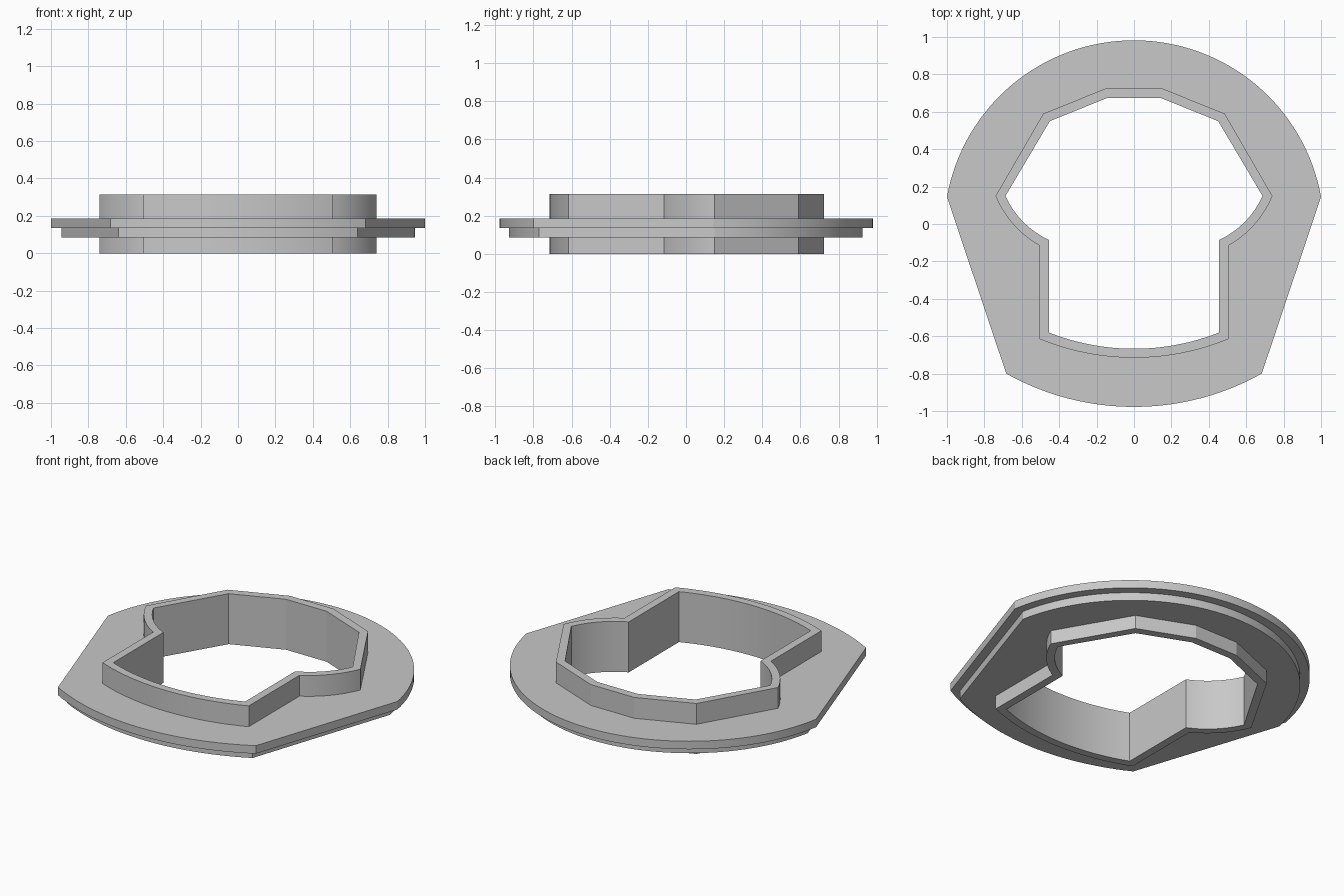
import bpy
import bmesh
import math
from mathutils import Vector

if "Cube" in bpy.data.objects:
    bpy.data.objects.remove(bpy.data.objects["Cube"])

grey = bpy.data.materials.new("plain grey")
grey.use_nodes = True
colour = (0.58, 0.58, 0.58, 1)
grey.diffuse_color = colour
grey.node_tree.nodes["Principled BSDF"].inputs["Base Color"].default_value = colour


def arc(a, b, rise, steps):
    """Points from a up to (not including) b, bowed to the left by rise."""
    a, b = Vector(a), Vector(b)
    if rise == 0:
        return [a]
    d = b - a
    normal = Vector((-d.y, d.x)).normalized()
    radius = (d.length_squared / 4 + rise * rise) / (2 * rise)
    centre = (a + b) / 2 + normal * (rise - radius)
    half = math.atan2(d.length / 2, radius - rise)
    along = d.normalized()
    angles = [half * (2 * i / steps - 1) for i in range(steps)]
    return [centre + radius * (along * math.sin(t) + normal * math.cos(t)) for t in angles]


def outline(right, top_rise):
    """Mirror the right half (x, y, rise of the next edge) into a closed loop."""
    nodes = list(right)
    for i in reversed(range(len(right))):
        x, y, _ = right[i]
        nodes.append((-x, y, right[i - 1][2] if i else top_rise))
    points = []
    for i, (x, y, rise) in enumerate(nodes):
        end = nodes[(i + 1) % len(nodes)][:2]
        points += arc((x, y), end, rise, 64 if rise > 0.5 else 24)
    return points


def plate(name, outer, inner, bottom, top):
    """Extrude the area between two loops."""
    bm = bmesh.new()
    edges = []
    for loop in (outer, inner):
        verts = [bm.verts.new((p.x, p.y, bottom)) for p in loop]
        edges += [bm.edges.new((v, verts[i - 1])) for i, v in enumerate(verts)]
    bmesh.ops.triangle_fill(bm, use_beauty=True, edges=edges, normal=(0, 0, 1))
    made = bmesh.ops.extrude_face_region(bm, geom=bm.faces[:], use_keep_orig=True)
    moved = [g for g in made["geom"] if isinstance(g, bmesh.types.BMVert)]
    bmesh.ops.translate(bm, verts=moved, vec=(0, 0, top - bottom))
    bmesh.ops.recalc_face_normals(bm, faces=bm.faces[:])
    mesh = bpy.data.meshes.new(name)
    bm.to_mesh(mesh)
    bm.free()
    mesh.materials.append(grey)
    obj = bpy.data.objects.new(name, mesh)
    bpy.context.collection.objects.link(obj)
    bpy.ops.object.select_all(action="DESELECT")
    obj.select_set(True)
    bpy.context.view_layer.objects.active = obj
    bpy.ops.object.shade_smooth_by_angle(angle=math.radians(15))
    return obj


# Keyhole-shaped wall loops
wall_outer = outline([(0.15, 0.725, 0), (0.485, 0.59, 0), (0.74, 0.15, 0.03),
                      (0.505, -0.115, 0), (0.505, -0.615, 0.1)], 0)
wall_inner = outline([(0.14, 0.675, 0), (0.45, 0.55, 0), (0.687, 0.15, 0.03),
                      (0.455, -0.085, 0), (0.455, -0.58, 0.087)], 0)

# Flange loops
upper_rim = outline([(1.0, 0.145, 0), (0.683, -0.8, 0.178)], 0.837)
lower_rim = outline([(0.945, 0.15, 0), (0.64, -0.77, 0.158)], 0.777)

plate("keyhole_wall", wall_outer, wall_inner, 0, 0.315)
plate("upper_flange", upper_rim, wall_outer, 0.135, 0.185)
plate("lower_flange", lower_rim, wall_outer, 0.085, 0.135)
